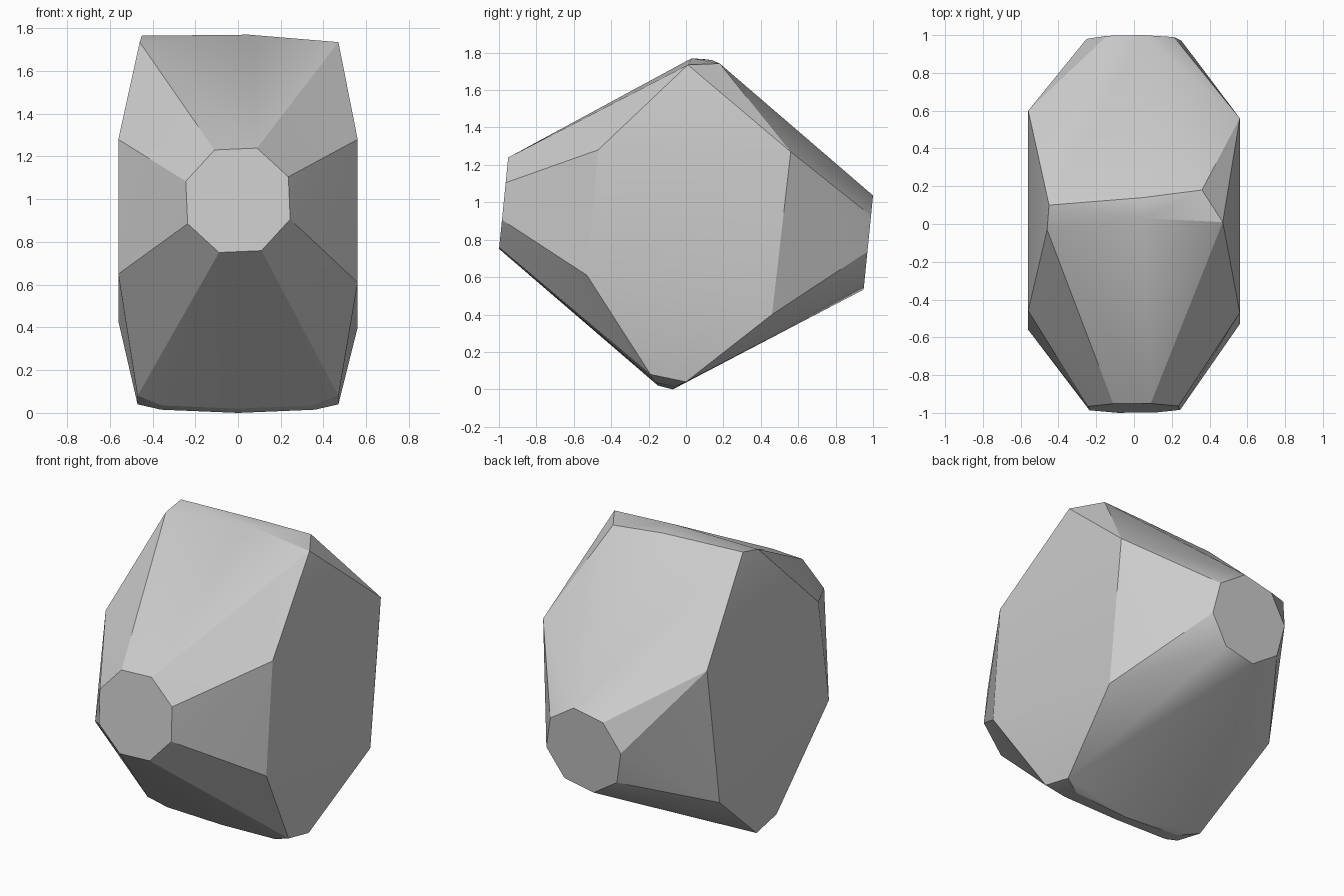
import bpy
import bmesh
from math import cos, sin, radians, pi

# Remove the default cube only
default_cube = bpy.data.objects.get("Cube")
if default_cube:
    bpy.data.objects.remove(default_cube, do_unlink=True)


def make_material(name, color):
    material = bpy.data.materials.new(name)
    material.use_nodes = True
    material.diffuse_color = color
    shader = material.node_tree.nodes["Principled BSDF"]
    shader.inputs["Base Color"].default_value = color
    shader.inputs["Roughness"].default_value = 0.8
    return material


def end_facet(y_center, z_center, lean, radius, turn):
    """Corners of a slightly leaning octagon that closes one end of the stone."""
    corners = []
    for step in range(8):
        angle = radians(turn) + step * pi / 4
        rise = radius * sin(angle)
        corners.append((radius * cos(angle), y_center + lean * rise, z_center + rise))
    return corners


def side_facet(x, outline):
    """Corners of a flat side, given as (y, z) pairs."""
    return [(x, y, z) for y, z in outline]


# Octagonal ends
front_end = end_facet(-0.975, 0.995, 0.1, 0.26, 25)
back_end = end_facet(0.975, 0.785, 0.1, 0.256, 34)

# Flat sides
left_side = side_facet(0.56, [(-0.47, 1.28), (-0.53, 0.61), (0.46, 0.40), (0.56, 1.27)])
right_side = side_facet(-0.56, [(-0.46, 1.28), (-0.56, 0.65), (0.48, 0.43), (0.60, 1.27)])

# Blunt ridge along the top
top_ridge = [
    (0.47, 0.01, 1.735), (0.36, 0.18, 1.742), (0.05, 0.03, 1.77),
    (0.05, 0.14, 1.76), (-0.45, 0.10, 1.765), (-0.46, -0.03, 1.735),
]

# Rounded keel along the bottom, the same on both sides
bottom_keel = [(0, -0.07, 0), (0, -0.15, 0.02)]
for side in (-1, 1):
    bottom_keel += [
        (side * 0.47, -0.19, 0.08), (side * 0.47, 0, 0.04),
        (side * 0.36, -0.06, 0.015), (side * 0.36, -0.16, 0.035),
    ]

# Wrap all the facets in one convex stone
bm = bmesh.new()
for corner in front_end + back_end + left_side + right_side + top_ridge + bottom_keel:
    bm.verts.new(corner)
hull = bmesh.ops.convex_hull(bm, input=bm.verts)
inside = [v for v in bm.verts if not v.link_faces]
bmesh.ops.delete(bm, geom=inside, context="VERTS")
bmesh.ops.dissolve_limit(bm, angle_limit=radians(1), verts=bm.verts, edges=bm.edges)
bmesh.ops.recalc_face_normals(bm, faces=bm.faces)

mesh = bpy.data.meshes.new("faceted_stone")
bm.to_mesh(mesh)
bm.free()
stone = bpy.data.objects.new("faceted_stone", mesh)
bpy.context.collection.objects.link(stone)
mesh.materials.append(make_material("stone grey", (0.6, 0.6, 0.6, 1)))

# Soften shallow creases and keep the facet edges sharp
bpy.ops.object.select_all(action="DESELECT")
stone.select_set(True)
bpy.context.view_layer.objects.active = stone
bpy.ops.object.shade_smooth_by_angle(angle=radians(25))
